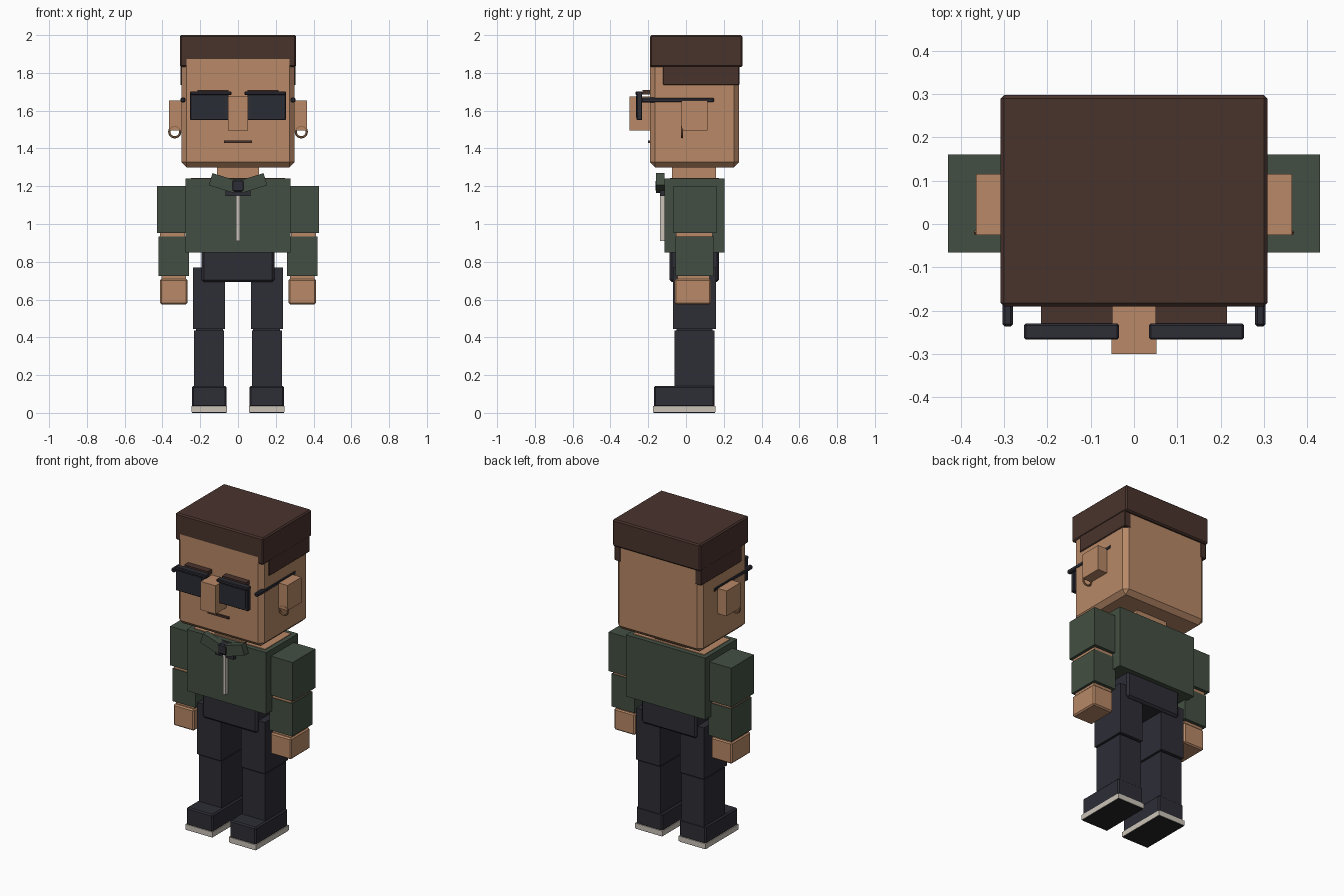
import bpy
import bmesh
import math
from mathutils import Matrix

if "Cube" in bpy.data.objects:
    bpy.data.objects.remove(bpy.data.objects["Cube"], do_unlink=True)


def material(name, rgb):
    """Flat material from 8-bit display colour."""
    linear = [((c / 255 + 0.055) / 1.055) ** 2.4 for c in rgb] + [1]
    m = bpy.data.materials.new(name)
    m.use_nodes = True
    m.diffuse_color = linear
    m.node_tree.nodes["Principled BSDF"].inputs["Base Color"].default_value = linear
    return m


SKIN = material("skin", (184, 137, 103))
HAIR = material("dark brown hair", (73, 51, 44))
GREEN = material("green jacket", (67, 79, 66))
NAVY = material("dark navy", (45, 45, 54))
LENS = material("lens", (42, 44, 53))
PALE = material("pale grey", (203, 196, 184))
BLACK = material("sole black", (36, 36, 40))
RING = material("earring bronze", (150, 108, 76))


def box(name, x, y, z, mat, bevel=0.0, tilt=0.0):
    """Box spanning the given (low, high) ranges, tilted about its own y axis."""
    spans = (x, y, z)
    size = [abs(b - a) for a, b in spans]
    centre = [(a + b) / 2 for a, b in spans]
    bm = bmesh.new()
    bmesh.ops.create_cube(bm, size=1, matrix=Matrix.Diagonal((*size, 1)))
    if bevel:
        bmesh.ops.bevel(bm, geom=bm.edges[:], offset=bevel, segments=1, affect="EDGES")
    mesh = bpy.data.meshes.new(name)
    bm.to_mesh(mesh)
    bm.free()
    mesh.materials.append(mat)
    ob = bpy.data.objects.new(name, mesh)
    ob.location = centre
    ob.rotation_euler.y = tilt
    bpy.context.scene.collection.objects.link(ob)
    return ob


def pair(name, x, y, z, mat, bevel=0.0, tilt=0.0):
    """Left and right copies of a box."""
    for side, s in (("left", 1), ("right", -1)):
        box(f"{side}_{name}", (s * x[0], s * x[1]), y, z, mat, bevel, s * tilt)


# Head and hair
box("head", (-.3, .3), (-.19, .28), (1.3, 1.9), SKIN, .027)
box("hair_top", (-.308, .308), (-.19, .298), (1.83, 2), HAIR, .008)
pair("hair_side", (.26, .305), (-.122, .282), (1.735, 1.86), HAIR, .004)
pair("ear", (.29, .365), (-.025, .115), (1.495, 1.655), SKIN)
box("nose", (-.052, .052), (-.3, -.18), (1.495, 1.675), SKIN)
box("mouth", (-.073, .073), (-.202, -.18), (1.43, 1.442), HAIR)
pair("eyebrow", (.05, .215), (-.23, -.18), (1.685, 1.71), HAIR)

# Glasses
pair("lens_frame", (.05, .254), (-.262, -.232), (1.55, 1.7), NAVY, .004)
pair("frame_top_bar", (.035, .254), (-.267, -.23), (1.683, 1.702), NAVY, .004)
pair("lens", (.068, .238), (-.266, -.258), (1.565, 1.68), LENS)
pair("glasses_arm", (.279, .304), (-.237, .15), (1.643, 1.669), NAVY, .006)

# Earrings
for side, s in (("left", 1), ("right", -1)):
    bpy.ops.mesh.primitive_torus_add(
        location=(s * .335, -.02, 1.488), rotation=(math.pi / 2, 0, 0),
        major_radius=.029, minor_radius=.006, major_segments=20, minor_segments=6)
    ring = bpy.context.object
    ring.name = side + "_earring"
    ring.data.materials.append(RING)
    bpy.ops.object.shade_smooth_by_angle()

# Neck, jacket and collar
box("neck", (-.11, .11), (-.075, .16), (1.2, 1.32), SKIN)
box("jacket", (-.278, .278), (-.115, .205), (.85, 1.24), GREEN)
box("shoulder_skin", (-.25, .25), (-.085, .175), (1.2, 1.244), SKIN)
pair("collar_flap", (.008, .148), (-.158, -.115), (1.183, 1.25), GREEN, 0, -.3)
box("shirt_knot", (-.034, .034), (-.161, -.11), (1.17, 1.235), NAVY, .008)
box("shirt_base", (-.065, .065), (-.138, -.11), (1.147, 1.185), NAVY)
box("zipper", (-.01, .01), (-.138, -.11), (.91, 1.16), PALE)

# Arms
pair("upper_sleeve", (.274, .43), (-.066, .161), (.953, 1.2), GREEN)
pair("elbow", (.28, .412), (-.052, .14), (.91, .97), SKIN)
pair("lower_sleeve", (.26, .42), (-.056, .145), (.725, .933), GREEN)
pair("wrist", (.275, .405), (-.045, .125), (.69, .74), SKIN)
pair("hand", (.268, .413), (-.06, .132), (.575, .71), SKIN, .008)

# Hips and legs
box("hips", (-.193, .193), (-.087, .175), (.692, .87), NAVY, .012)
pair("upper_leg", (.07, .237), (-.07, .16), (.444, .77), NAVY)
pair("knee", (.08, .222), (-.05, .14), (.42, .46), NAVY)
pair("lower_leg", (.075, .232), (-.06, .15), (.1, .436), NAVY)

# Shoes
pair("shoe", (.06, .244), (-.17, .152), (.03, .142), NAVY, .008)
pair("sole", (.057, .247), (-.174, .156), (.004, .036), PALE)
pair("sole_tread", (.06, .244), (-.171, .153), (0, .006), BLACK)
